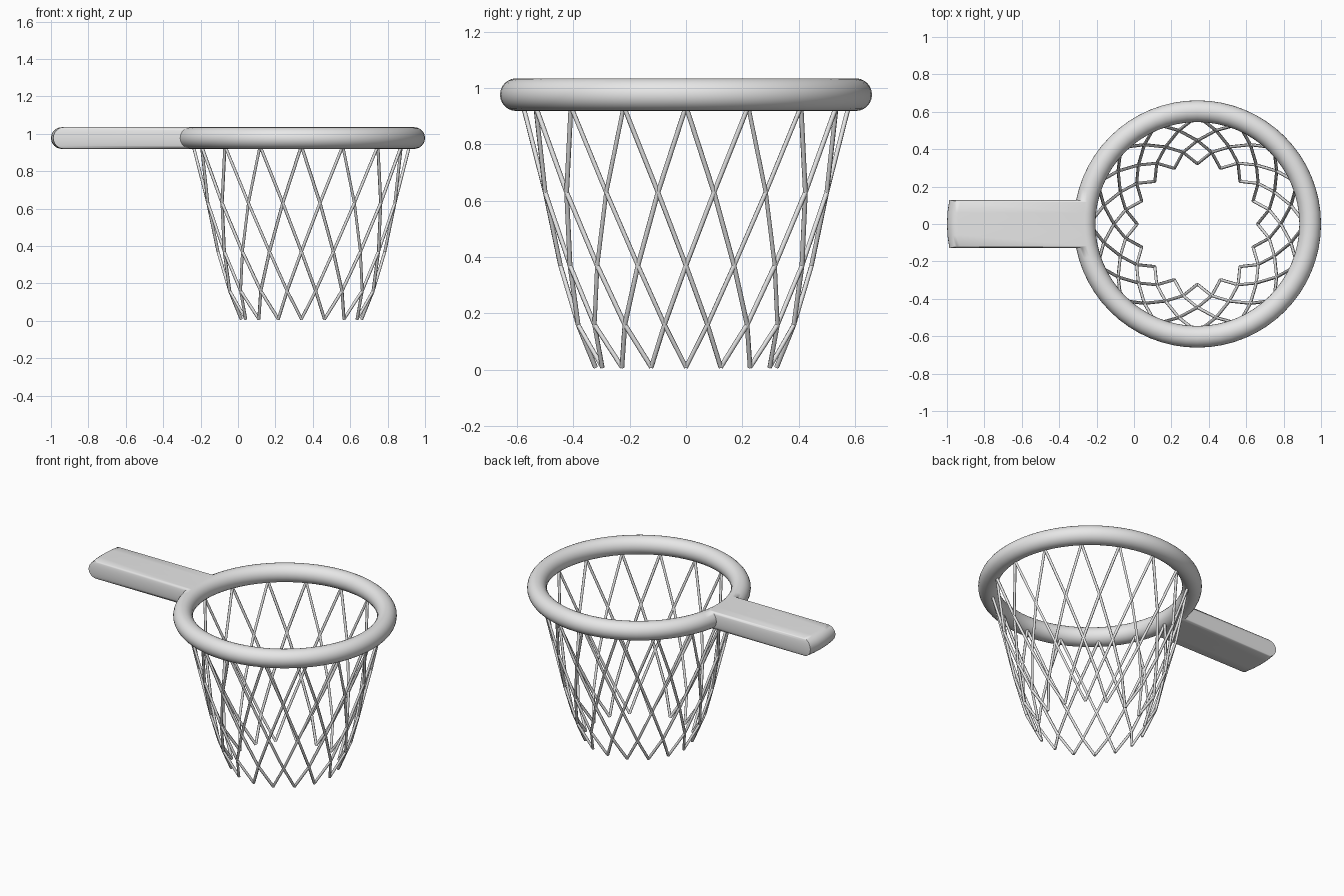
import bpy, bmesh, math
from mathutils import Vector

if "Cube" in bpy.data.objects:
    bpy.data.objects.remove(bpy.data.objects["Cube"])

CX = 0.339                      # hoop centre on x
MAJOR, MINOR, RIM_Z = 0.603, 0.058, 0.977
SEG, SIDES = 64, 24

grey = bpy.data.materials.new("light grey")
grey.diffuse_color = (0.8, 0.8, 0.8, 1)
grey.use_nodes = True
grey.node_tree.nodes["Principled BSDF"].inputs["Base Color"].default_value = grey.diffuse_color


# Hoop: a torus whose outer -x faces are pulled out to form the handle
def rim_point(i, j):
    a = 2 * math.pi * i / SEG
    b = 2 * math.pi * j / SIDES
    r = MAJOR + MINOR * math.cos(b)
    return (CX + r * math.cos(a), r * math.sin(a), RIM_Z + MINOR * math.sin(b))


bm = bmesh.new()
grid = [[bm.verts.new(rim_point(i, j)) for j in range(SIDES)] for i in range(SEG)]
handle_faces = []
for i in range(SEG):
    for j in range(SIDES):
        k, m = (i + 1) % SEG, (j + 1) % SIDES
        f = bm.faces.new((grid[i][j], grid[k][j], grid[k][m], grid[i][m]))
        faces_handle = SEG // 2 - 2 <= i < SEG // 2 + 2
        outer_half = j < SIDES // 4 or j >= 3 * SIDES // 4
        if faces_handle and outer_half:
            handle_faces.append(f)

# Handle: extruded patch keeps the rounded end and slightly bulged sides
ext = bmesh.ops.extrude_face_region(bm, geom=handle_faces)
moved = [v for v in ext["geom"] if isinstance(v, bmesh.types.BMVert)]
bmesh.ops.translate(bm, verts=moved, vec=Vector((-1.0 - (CX - MAJOR - MINOR), 0, 0)))
old = [f for f in handle_faces if f.is_valid]
if old:
    bmesh.ops.delete(bm, geom=old, context='FACES')
bmesh.ops.recalc_face_normals(bm, faces=bm.faces[:])
mesh = bpy.data.meshes.new("hoop_with_handle")
bm.to_mesh(mesh)
bm.free()
hoop = bpy.data.objects.new("hoop_with_handle", mesh)
bpy.context.collection.objects.link(hoop)
mesh.materials.append(grey)


# Net: strands zigzagging both ways through rings of knots (radius, height)
KNOTS = [(0.578, 0.935), (0.510, 0.63), (0.446, 0.37), (0.391, 0.16), (0.322, 0.009)]
COUNT = 16
curve = bpy.data.curves.new("net", 'CURVE')
curve.dimensions = '3D'
curve.bevel_depth = 0.0085
curve.bevel_resolution = 1
curve.use_fill_caps = True
for n in range(COUNT):
    for turn in (-1, 1):
        strand = curve.splines.new('POLY')
        strand.points.add(len(KNOTS) - 1)
        for row, (r, z) in enumerate(KNOTS):
            a = 2 * math.pi * (n + turn * row / 2) / COUNT
            strand.points[row].co = (CX + r * math.cos(a), r * math.sin(a), z, 1)
net = bpy.data.objects.new("net", curve)
bpy.context.collection.objects.link(net)
curve.materials.append(grey)
bpy.ops.object.select_all(action='DESELECT')
net.select_set(True)
bpy.context.view_layer.objects.active = net
bpy.ops.object.convert(target='MESH')

# Smooth shading with the handle's side edges kept crisp
net = bpy.context.view_layer.objects.active
for ob in (hoop, net):
    bpy.ops.object.select_all(action='DESELECT')
    ob.select_set(True)
    bpy.context.view_layer.objects.active = ob
    bpy.ops.object.shade_smooth_by_angle(angle=math.radians(62))
